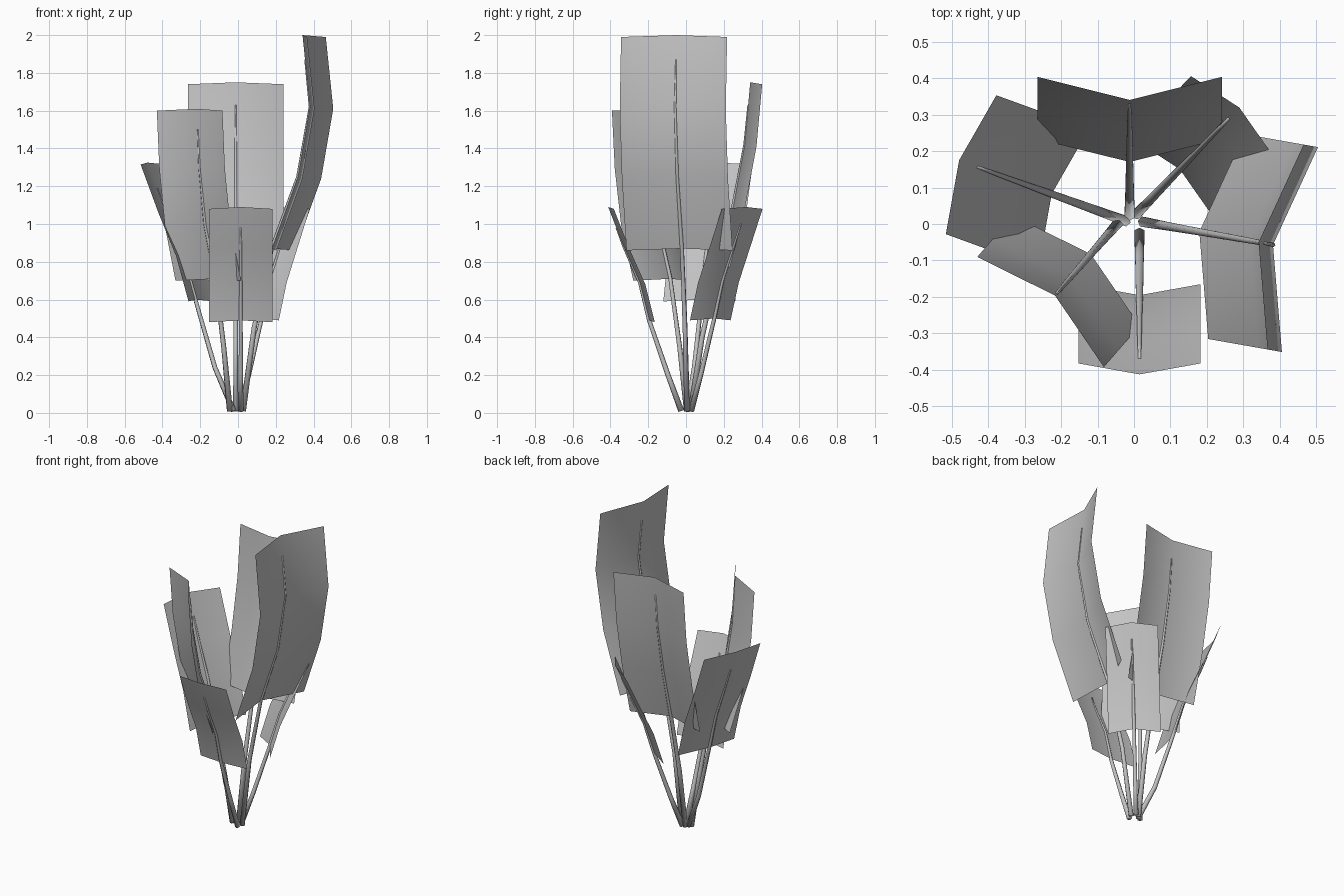
import bpy, math
from mathutils import Vector

cube = bpy.data.objects.get("Cube")
if cube:
    bpy.data.objects.remove(cube, do_unlink=True)

# One plain grey for the whole plant
grey = bpy.data.materials.new("plain_grey")
grey.use_nodes = True
colour = (0.55, 0.55, 0.55, 1)
grey.diffuse_color = colour
grey.node_tree.nodes["Principled BSDF"].inputs["Base Color"].default_value = colour


def add_mesh(name, verts, faces):
    mesh = bpy.data.meshes.new(name)
    mesh.from_pydata(verts, [], faces)
    mesh.materials.append(grey)
    mesh.polygons.foreach_set("use_smooth", [True] * len(mesh.polygons))
    mesh.update()
    obj = bpy.data.objects.new(name, mesh)
    bpy.context.collection.objects.link(obj)
    return obj


def blade(name, place, path, width, fold):
    """Folded sheet: a centre crease with two edges pushed out by fold."""
    verts = []
    for r, z in path:
        for side in (-1, 0, 1):
            out = fold * abs(side)
            verts.append(place(r + out, side * width / 2, z - 0.01 * abs(side)))
    faces = [(3 * i + j, 3 * i + j + 1, 3 * i + j + 4, 3 * i + j + 3)
             for i in range(len(path) - 1) for j in range(2)]
    add_mesh(name, verts, faces)


def stem(name, place, path, sides=6):
    """Tapered tube along the path, closed at both ends."""
    verts, faces = [], []
    last = len(path) - 1
    for i, (r, z) in enumerate(path):
        a, b = path[max(i - 1, 0)], path[min(i + 1, last)]
        tangent = Vector((b[0] - a[0], b[1] - a[1])).normalized()
        radius = 0.016 - 0.012 * i / last
        for k in range(sides):
            t = math.tau * k / sides
            c, s = radius * math.cos(t), radius * math.sin(t)
            verts.append(place(r + c * tangent.y, s, z - c * tangent.x))
    for i in range(last):
        for k in range(sides):
            n = (k + 1) % sides
            faces.append((i * sides + k, i * sides + n,
                          (i + 1) * sides + n, (i + 1) * sides + k))
    faces.append(tuple(reversed(range(sides))))
    faces.append(tuple(last * sides + k for k in range(sides)))
    add_mesh(name, verts, faces)


def leaf(name, azimuth, shift, width, fold, lower, path, tip):
    """A stem that rises from the base and runs up the crease of its blade."""
    a = math.radians(azimuth)

    def place(r, side, z):
        w = side + shift
        return (r * math.cos(a) - w * math.sin(a),
                r * math.sin(a) + w * math.cos(a), z)

    blade(name + "_blade", place, path, width, fold)
    # the stem stops at height tip, part way along the last strip
    (r0, z0), (r1, z1) = path[-2:]
    f = (tip - z0) / (z1 - z0)
    end = (r0 + f * (r1 - r0), tip)
    stem(name + "_stem", place, [(0.025, 0.01)] + lower + path[:-1] + [end])


# Three tall leaves, folded inward along the crease
leaf("left_tall_leaf", -10, 0.01, 0.57, 0.075, [(0.085, 0.45)],
     [(0.18, 0.87), (0.32, 1.25), (0.385, 1.62), (0.345, 2.0)], 1.87)
leaf("back_tall_leaf", 90, 0.012, 0.505, 0.063, [(0.085, 0.4)],
     [(0.17, 0.78), (0.25, 1.1), (0.31, 1.42), (0.34, 1.75)], 1.63)
leaf("front_right_tall_leaf", 229, -0.035, 0.46, 0.06, [(0.075, 0.35)],
     [(0.14, 0.71), (0.225, 1.0), (0.27, 1.3), (0.29, 1.61)], 1.5)

# Three short leaves, folded outward along the crease
leaf("right_short_leaf", 160, 0, 0.405, -0.035, [(0.13, 0.24)],
     [(0.24, 0.6), (0.31, 0.84), (0.41, 1.07), (0.51, 1.325)], 1.19)
leaf("back_left_short_leaf", 46, 0.014, 0.31, -0.03, [(0.095, 0.2)],
     [(0.195, 0.5), (0.255, 0.7), (0.345, 0.9), (0.43, 1.09)], 1.0)
leaf("front_short_leaf", -90, 0.015, 0.335, -0.03, [(0.095, 0.2)],
     [(0.195, 0.49), (0.245, 0.69), (0.33, 0.88), (0.412, 1.09)], 0.98)
